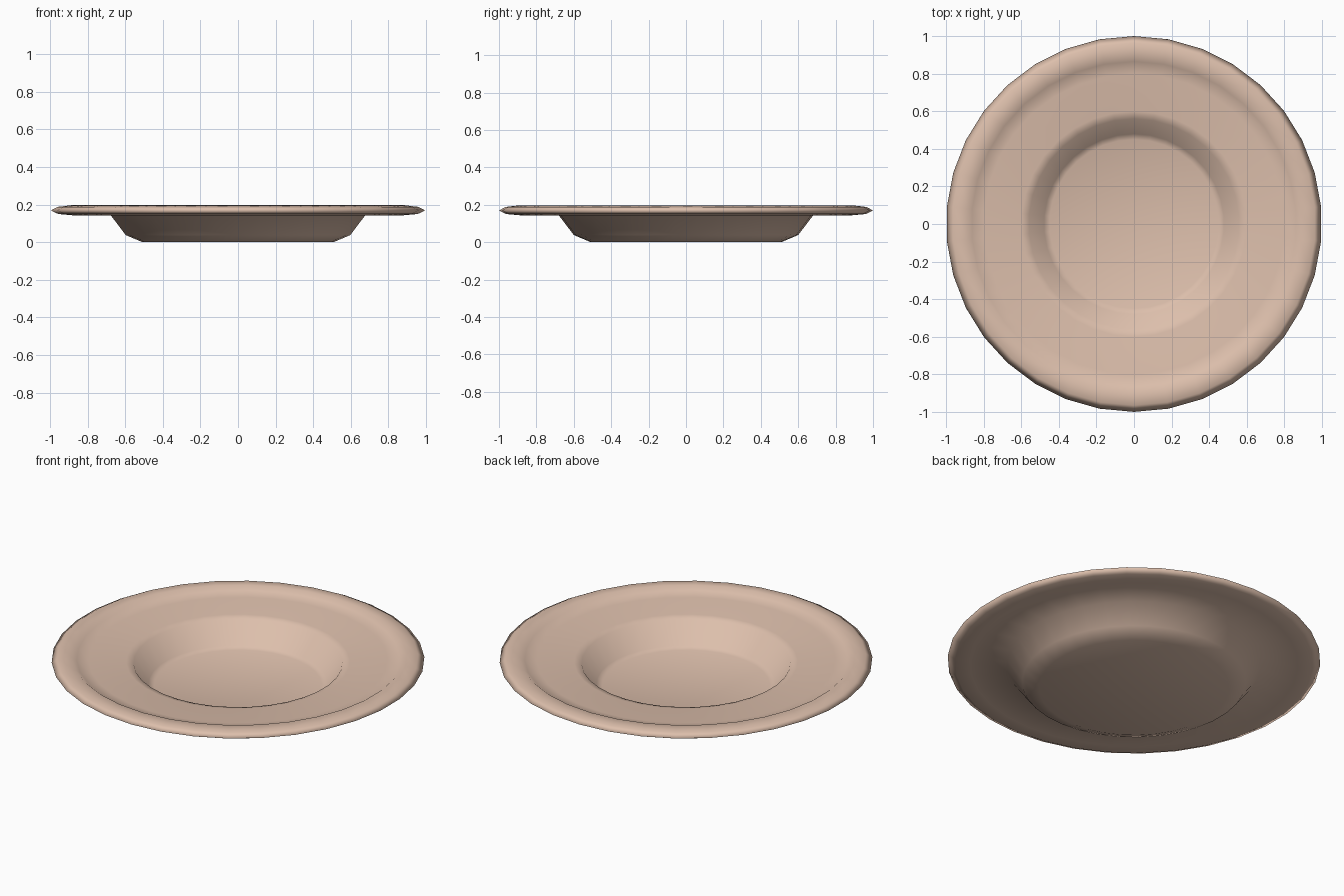
import bpy, bmesh, math

if "Cube" in bpy.data.objects:
    bpy.data.objects.remove(bpy.data.objects["Cube"])

SIDES = 34

# plate cross-section (radius, height): underside centre, out round the rim, back to the well
profile = [
    (0.51, 0.0), (0.60, 0.038), (0.68, 0.143), (0.88, 0.143), (0.96, 0.150),
    (1.0, 0.169), (0.965, 0.188), (0.89, 0.197),
    (0.865, 0.178), (0.80, 0.167), (0.60, 0.159), (0.56, 0.150),
    (0.48, 0.03), (0.45, 0.018),
]

bm = bmesh.new()
rings = []
for r, z in profile:
    ring = []
    for i in range(SIDES):
        a = math.pi / 2 + 2 * math.pi * i / SIDES
        ring.append(bm.verts.new((r * math.cos(a), r * math.sin(a), z)))
    rings.append(ring)

# skin between rings
for lower, upper in zip(rings, rings[1:]):
    for i in range(SIDES):
        j = (i + 1) % SIDES
        bm.faces.new((lower[i], lower[j], upper[j], upper[i]))

# flat underside and flat well floor
bm.faces.new(rings[0])
bm.faces.new(rings[-1])
bmesh.ops.recalc_face_normals(bm, faces=bm.faces)
for f in bm.faces:
    f.smooth = True

mesh = bpy.data.meshes.new("plate")
bm.to_mesh(mesh)
bm.free()
plate = bpy.data.objects.new("plate", mesh)
bpy.context.collection.objects.link(plate)

# warm clay colour
mat = bpy.data.materials.new("clay")
mat.diffuse_color = (0.72, 0.52, 0.41, 1)
mat.use_nodes = True
mat.node_tree.nodes["Principled BSDF"].inputs["Base Color"].default_value = mat.diffuse_color
mesh.materials.append(mat)
